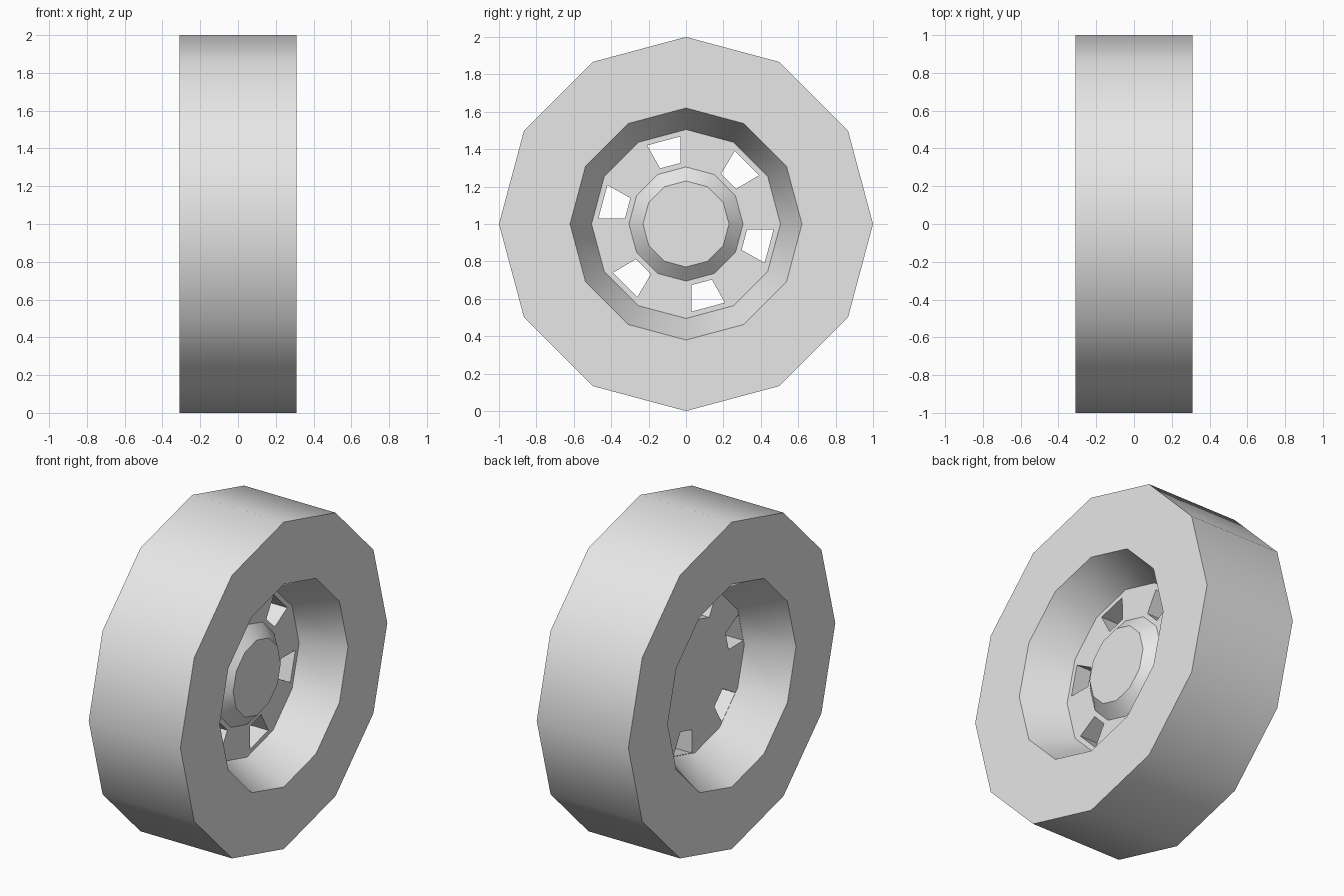
import bpy, bmesh, math

if "Cube" in bpy.data.objects:
    bpy.data.objects.remove(bpy.data.objects["Cube"])

SIDES = 12
CENTRE_Z = 1.0


def point(x, radius, degrees):
    a = math.radians(degrees)
    return (x, radius * math.cos(a), CENTRE_Z + radius * math.sin(a))


def loft(bm, rings):
    """Join rings of equal length into a closed solid."""
    loops = [[bm.verts.new(p) for p in ring] for ring in rings]
    n = len(loops[0])
    for a, b in zip(loops, loops[1:]):
        for i in range(n):
            j = (i + 1) % n
            bm.faces.new((a[i], a[j], b[j], b[i]))
    bm.faces.new(loops[0][::-1])
    bm.faces.new(loops[-1])


def make_object(name, bm):
    bmesh.ops.recalc_face_normals(bm, faces=bm.faces[:])
    mesh = bpy.data.meshes.new(name)
    bm.to_mesh(mesh)
    bm.free()
    obj = bpy.data.objects.new(name, mesh)
    bpy.context.collection.objects.link(obj)
    return obj


grey = bpy.data.materials.new("light_grey")
grey.diffuse_color = (0.8, 0.8, 0.8, 1)
grey.use_nodes = True
grey.node_tree.nodes["Principled BSDF"].inputs["Base Color"].default_value = grey.diffuse_color

# Wheel: back web, back recess, tread, front recess, front web, raised hub
profile = [(-0.06, 0.478), (-0.31, 0.62), (-0.31, 1.0), (0.31, 1.0),
           (0.31, 0.62), (0.06, 0.505), (0.06, 0.305), (0.128, 0.23)]
bm = bmesh.new()
loft(bm, [[point(x, r, 360 * i / SIDES) for i in range(SIDES)] for x, r in profile])
wheel = make_object("wheel", bm)
wheel.data.materials.append(grey)

# Six tapered vent holes through the web
bm = bmesh.new()
for k in range(6):
    mid = 45 + 60 * k
    corners = [(0.469, -11.3), (0.469, 11.3), (0.328, 10), (0.328, -10)]
    loft(bm, [[point(x, r, mid + d) for r, d in corners] for x in (-0.1, 0.1)])
cutter = make_object("vent_cutter", bm)
cutter.data.materials.append(grey)
cutter.hide_render = True

cut = wheel.modifiers.new("vents", 'BOOLEAN')
cut.operation = 'DIFFERENCE'
cut.solver = 'EXACT'
cut.object = cutter
bpy.context.view_layer.objects.active = wheel
wheel.select_set(True)
bpy.ops.object.modifier_apply(modifier=cut.name)
bpy.data.objects.remove(cutter)

# Smooth tread and recess walls, crisp rims
bpy.ops.object.shade_smooth_by_angle(angle=math.radians(35))
